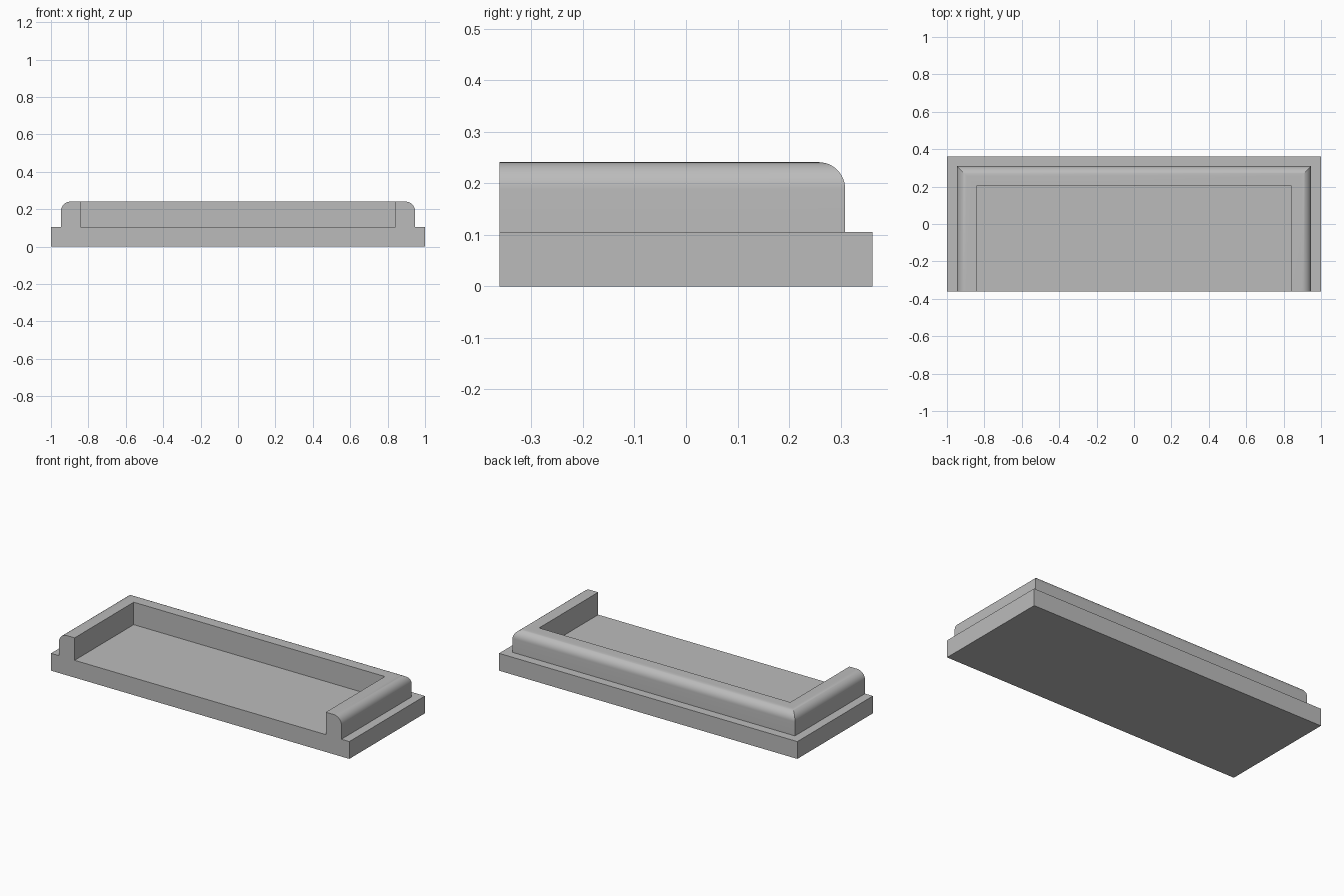
import bpy
import bmesh
from math import sin, cos, pi, radians

if "Cube" in bpy.data.objects:
    bpy.data.objects.remove(bpy.data.objects["Cube"], do_unlink=True)

HALF_X, HALF_Y = 1.0, 0.362      # base half sizes
BASE_H, TOP_H = 0.105, 0.241     # base top and rim top
LEDGE, WALL, FILLET = 0.053, 0.105, 0.052
STEPS = 12

# Material
grey = bpy.data.materials.new("plain grey")
grey.use_nodes = True
colour = (0.5, 0.5, 0.5, 1)
grey.diffuse_color = colour
grey.node_tree.nodes["Principled BSDF"].inputs["Base Color"].default_value = colour

# Cross-section as (inset from base edge, height): base edge, ledge, rounded rim
profile = [(0, 0), (0, BASE_H), (LEDGE, BASE_H)]
for i in range(STEPS + 1):
    a = pi / 2 * i / STEPS
    profile.append((LEDGE + FILLET * (1 - cos(a)), TOP_H - FILLET * (1 - sin(a))))
profile += [(LEDGE + WALL, TOP_H), (LEDGE + WALL, BASE_H)]

# Sweep the section around three sides with mitred back corners
bm = bmesh.new()
rows = []
for inset, z in profile:
    x, y = HALF_X - inset, HALF_Y - inset
    path = [(-x, -HALF_Y), (-x, y), (x, y), (x, -HALF_Y)]
    rows.append([bm.verts.new((px, py, z)) for px, py in path])
for low, high in zip(rows, rows[1:]):
    for k in range(3):
        bm.faces.new((low[k], low[k + 1], high[k + 1], high[k]))

# Underside, tray floor and open front
bm.faces.new(rows[0])
bm.faces.new(rows[-1])
bm.faces.new([r[0] for r in rows] + [r[3] for r in reversed(rows)])
bmesh.ops.recalc_face_normals(bm, faces=bm.faces)

mesh = bpy.data.meshes.new("rimmed_tray")
bm.to_mesh(mesh)
bm.free()
mesh.materials.append(grey)
tray = bpy.data.objects.new("rimmed_tray", mesh)
bpy.context.collection.objects.link(tray)

# Smooth only the rounded rim
bpy.ops.object.select_all(action="DESELECT")
tray.select_set(True)
bpy.context.view_layer.objects.active = tray
bpy.ops.object.shade_smooth_by_angle(angle=radians(20))
